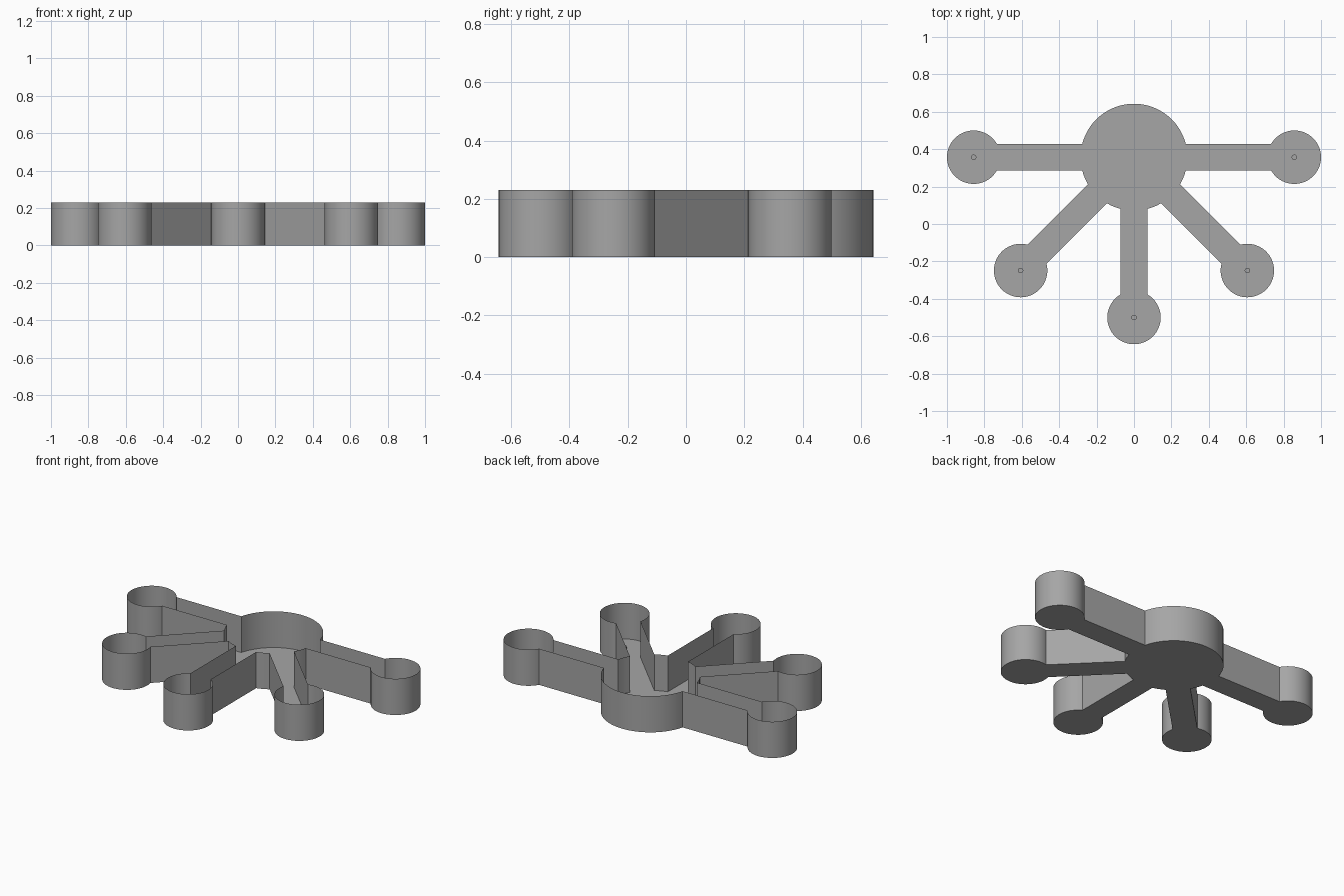
import bpy, bmesh
from math import sin, cos, asin, radians, pi
from mathutils import Vector

if "Cube" in bpy.data.objects:
    bpy.data.objects.remove(bpy.data.objects["Cube"], do_unlink=True)

U = 1 / 7                      # small well radius; everything is proportional to it
HUB_R, POD_R, HALF_W, REACH = 2 * U, U, U / 2, 6 * U
HEIGHT = 0.23
CENTRE = Vector((0, 2.5 * U, 0))
ARMS = [radians(a) for a in (180, 225, 270, 315, 360)]

grey = bpy.data.materials.new("plain_grey")
grey.use_nodes = True
colour = (0.38, 0.38, 0.38, 1)
grey.diffuse_color = colour
grey.node_tree.nodes["Principled BSDF"].inputs["Base Color"].default_value = colour


def arc(centre, radius, start, end, step=radians(5)):
    """Points along an arc, both ends included."""
    count = max(2, round((end - start) / step))
    angles = [start + (end - start) * i / count for i in range(count + 1)]
    return [centre + radius * Vector((cos(a), sin(a), 0)) for a in angles]


def pod_centre(angle):
    return CENTRE + REACH * Vector((cos(angle), sin(angle), 0))


def finish(bm, name):
    mesh = bpy.data.meshes.new(name)
    bm.to_mesh(mesh)
    bm.free()
    mesh.materials.append(grey)
    obj = bpy.data.objects.new(name, mesh)
    bpy.context.collection.objects.link(obj)
    bpy.ops.object.select_all(action='DESELECT')
    obj.select_set(True)
    bpy.context.view_layer.objects.active = obj
    bpy.ops.object.shade_smooth_by_angle(angle=radians(25))
    return obj


# Outline: each channel runs out to a round well, hub arcs join the channels
outline = []
hub_gap, pod_gap = asin(HALF_W / HUB_R), asin(HALF_W / POD_R)
for angle, following in zip(ARMS, ARMS[1:] + [ARMS[0] + 2 * pi]):
    outline += arc(pod_centre(angle), POD_R, angle - pi + pod_gap, angle + pi - pod_gap)
    outline += arc(CENTRE, HUB_R, angle + hub_gap, following - hub_gap)

# Open tray: floor with thin upright walls
bm = bmesh.new()
low = [bm.verts.new(p) for p in outline]
high = [bm.verts.new(p + Vector((0, 0, HEIGHT))) for p in outline]
for i in range(len(low)):
    j = (i + 1) % len(low)
    bm.faces.new((low[i], low[j], high[j], high[i]))
floor = bm.faces.new(low[::-1])
bmesh.ops.triangulate(bm, faces=[floor])
finish(bm, "channel_tray")

# Small round stud in the middle of each well
for number, angle in enumerate(ARMS, 1):
    bm = bmesh.new()
    ring = [bm.verts.new(p) for p in arc(pod_centre(angle), U / 10, 0, 2 * pi, radians(20))[:-1]]
    base = bm.faces.new(ring)
    top = bmesh.ops.extrude_face_region(bm, geom=[base])
    bmesh.ops.translate(bm, vec=(0, 0, 0.02),
                        verts=[v for v in top["geom"] if isinstance(v, bmesh.types.BMVert)])
    bmesh.ops.recalc_face_normals(bm, faces=bm.faces)
    finish(bm, f"well_stud_{number}")
